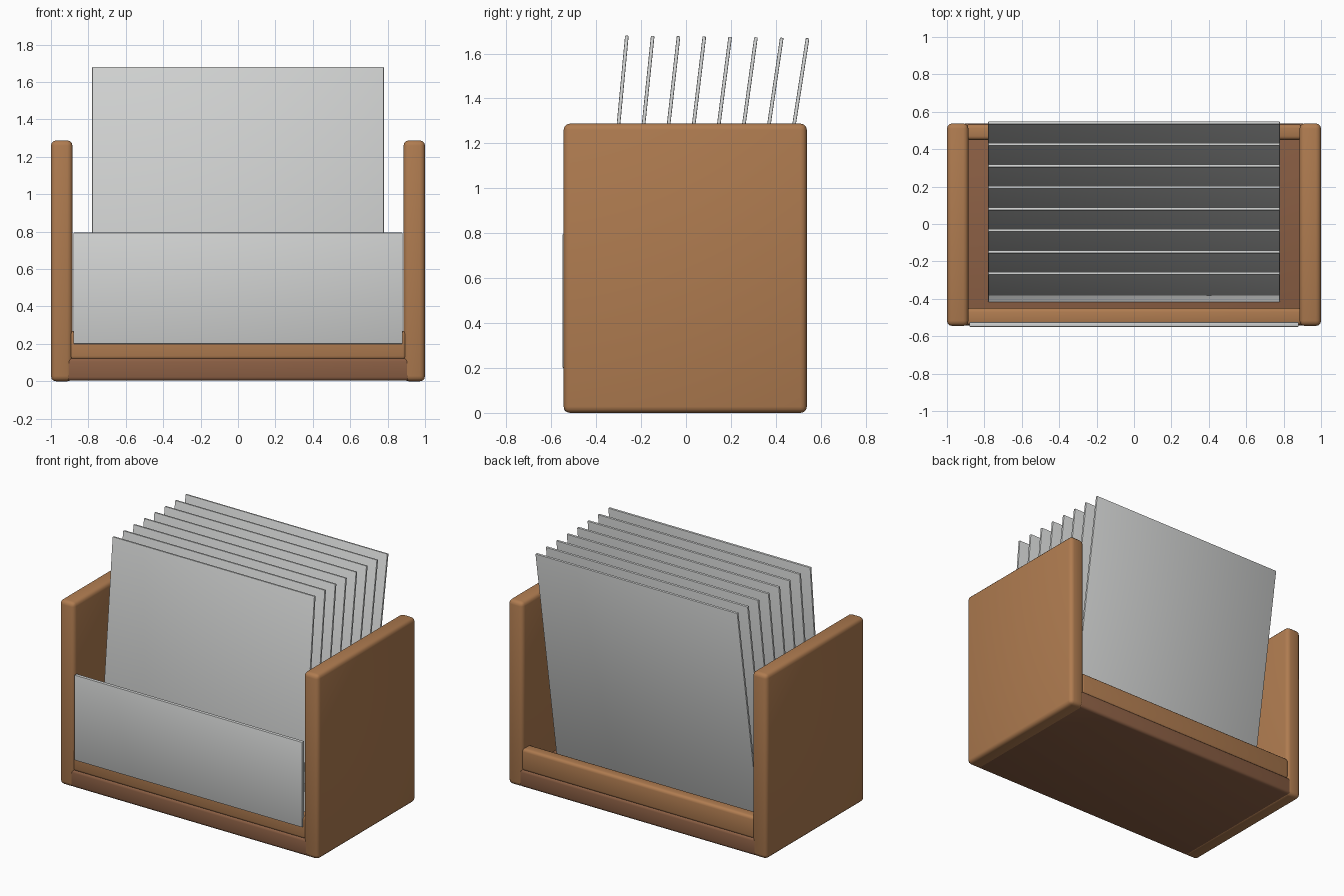
import bpy
import math
from mathutils import Matrix

cube = bpy.data.objects.get("Cube")
if cube:
    bpy.data.objects.remove(cube, do_unlink=True)


def material(name, rgb):
    m = bpy.data.materials.new(name)
    m.use_nodes = True
    colour = (*rgb, 1.0)
    m.diffuse_color = colour
    bsdf = next(n for n in m.node_tree.nodes if n.type == "BSDF_PRINCIPLED")
    bsdf.inputs["Base Color"].default_value = colour
    bsdf.inputs["Roughness"].default_value = 0.6
    return m


oak = material("warm oak", (0.43, 0.2, 0.08))
walnut = material("dark wood", (0.26, 0.115, 0.058))
card = material("light grey card", (0.64, 0.65, 0.645))


def box(name, low, high, mat, bevel, segments=3):
    """Rounded box spanning two opposite corners."""
    size = [b - a for a, b in zip(low, high)]
    centre = [(a + b) / 2 for a, b in zip(low, high)]
    bpy.ops.mesh.primitive_cube_add(size=1, location=centre)
    obj = bpy.context.object
    obj.name = name
    obj.data.name = name
    obj.data.transform(Matrix.Diagonal((*size, 1)))
    obj.data.materials.append(mat)
    mod = obj.modifiers.new("rounded edges", "BEVEL")
    mod.width = bevel
    mod.segments = segments
    bpy.ops.object.modifier_apply(modifier=mod.name)
    bpy.ops.object.shade_smooth_by_angle(angle=math.radians(40))
    return obj


# Wooden end panels
FRONT, BACK = -0.545, 0.538
box("left_side", (0.885, FRONT, 0), (1, BACK, 1.288), oak, 0.028)
box("right_side", (-1, FRONT, 0), (-0.885, BACK, 1.288), oak, 0.028)

# Dark floor and the two rails above it
box("base", (-0.92, FRONT + 0.001, 0.003), (0.92, BACK - 0.001, 0.125), walnut, 0.02)
box("front_rail", (-0.9, FRONT + 0.005, 0.115), (0.9, -0.45, 0.27), oak, 0.02)
box("back_rail", (-0.9, 0.45, 0.115), (0.9, BACK - 0.005, 0.27), oak, 0.02)

# Front plate
box("front_plate", (-0.88, -0.55, 0.2), (0.88, -0.525, 0.795), card, 0.004, 2)

# Square sleeves, each leaning back a little more than the one before
COUNT, SIDE, THICK = 8, 1.56, 0.016
for i in range(COUNT):
    t = i / (COUNT - 1)
    lean = math.radians(5.4 + 3.5 * t)
    sleeve = box(f"sleeve_{i + 1}", (-0.78, -THICK / 2, 0), (0.78, THICK / 2, SIDE), card, 0.004, 2)
    sleeve.data.transform(Matrix.Translation((0, 0, SIDE / 2)))
    sleeve.location = (0, -0.41 + 0.71 * t, 0.127)
    sleeve.rotation_euler.x = -lean
